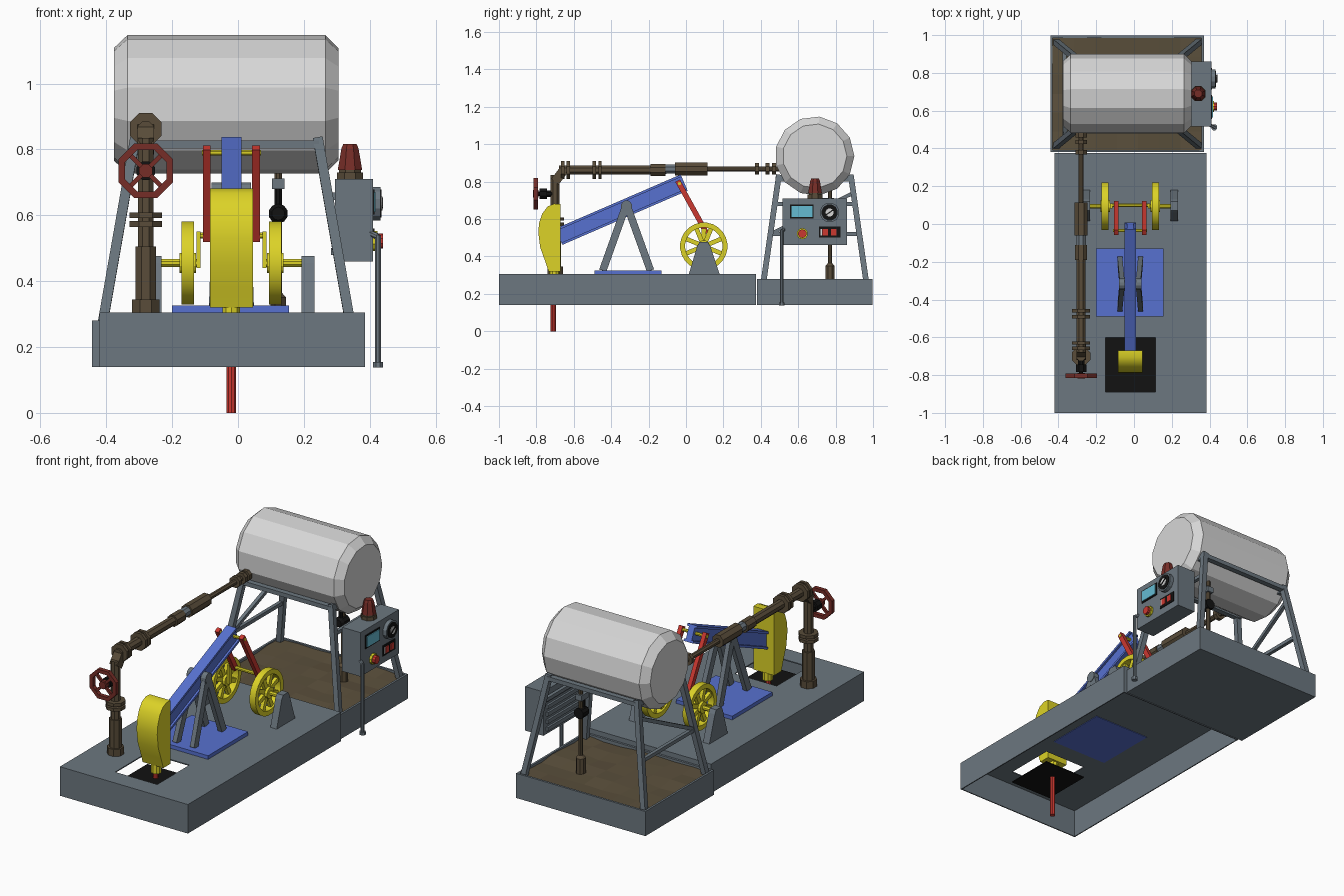
import bpy, bmesh, math, random
from mathutils import Vector

if "Cube" in bpy.data.objects:
    bpy.data.objects.remove(bpy.data.objects["Cube"])

random.seed(3)


def mat(name, r, g, b):
    m = bpy.data.materials.new(name)
    m.diffuse_color = (r, g, b, 1)
    m.use_nodes = True
    m.node_tree.nodes["Principled BSDF"].inputs["Base Color"].default_value = m.diffuse_color
    return m


STEEL = mat("blue grey steel", .15, .185, .215)
TANK = mat("pale grey", .68, .68, .68)
YELLOW = mat("yellow", .72, .65, .02)
BLUE = mat("blue", .095, .165, .63)
RED = mat("red", .6, .04, .03)
DARKRED = mat("dark red", .18, .026, .02)
BROWN = mat("pipe brown", .1, .073, .042)
SAND = mat("soil brown", .105, .08, .045)
BLACK = mat("black", .006, .006, .006)
CYAN = mat("screen cyan", .13, .5, .65)


def finish(name, bm, m, smooth=False):
    bmesh.ops.recalc_face_normals(bm, faces=bm.faces)
    me = bpy.data.meshes.new(name)
    bm.to_mesh(me)
    bm.free()
    me.materials.append(m)
    if smooth:
        me.shade_smooth()
        me.set_sharp_from_angle(angle=math.radians(35))
    ob = bpy.data.objects.new(name, me)
    bpy.context.collection.objects.link(ob)
    return ob


def box(name, x, y, z, m):
    bm = bmesh.new()
    bmesh.ops.create_cube(bm, size=1)
    for v in bm.verts:
        v.co = [r[0] + (c + .5) * (r[1] - r[0]) for c, r in zip(v.co, (x, y, z))]
    return finish(name, bm, m)


def frame(a, b, up):
    """Unit vectors along, across and above the line a-b."""
    d = (b - a).normalized()
    s = d.cross(Vector(up)).normalized()
    return d, s, s.cross(d)


def strut(name, a, b, w, h, m, up=(1, 0, 0), section=None):
    """Bar with a rectangular or given cross-section between two points."""
    a, b = Vector(a), Vector(b)
    d, s, u = frame(a, b, up)
    sec = section or [(-w/2, -h/2), (w/2, -h/2), (w/2, h/2), (-w/2, h/2)]
    bm = bmesh.new()
    rings = [[bm.verts.new(p + s*i + u*j) for i, j in sec] for p in (a, b)]
    skin(bm, rings)
    return finish(name, bm, m)


def skin(bm, rings, caps=True, loop=False):
    n = len(rings[0])
    pairs = list(zip(rings, rings[1:])) + ([(rings[-1], rings[0])] if loop else [])
    for r, q in pairs:
        for i in range(n):
            j = (i + 1) % n
            bm.faces.new((r[i], r[j], q[j], q[i]))
    if caps and not loop:
        bm.faces.new(rings[0])
        bm.faces.new(rings[-1])


def lathe(name, origin, axis, prof, n, m, loop=False, smooth=False):
    """Revolve (distance, radius) points about an axis."""
    o = Vector(origin)
    axis = Vector(axis)
    d, s, u = frame(o, o + axis, (0, 0, 1) if abs(axis.z) < .9 else (0, 1, 0))
    bm = bmesh.new()
    rings = []
    for t, r in prof:
        angs = [2 * math.pi * (i + .5) / n for i in range(n)]
        rings.append([bm.verts.new(o + d*t + (s*math.cos(a) + u*math.sin(a))*r) for a in angs])
    skin(bm, rings, loop=loop)
    return finish(name, bm, m, smooth)


def rod(name, a, b, r, m, n=8):
    a, b = Vector(a), Vector(b)
    return lathe(name, a, (b - a).normalized(), [(0, r), ((b - a).length, r)], n, m)


def prism(name, pts, x0, x1, m, smooth=False):
    """Side (y, z) outline extruded across x."""
    bm = bmesh.new()
    skin(bm, [[bm.verts.new((x, y, z)) for y, z in pts] for x in (x0, x1)])
    return finish(name, bm, m, smooth)


def stepped(t0, t1, r, flanges, fr, half):
    """Pipe profile with raised flanges."""
    p = [(t0, r)]
    for f in flanges:
        p += [(f-half, r), (f-half, fr), (f+half, fr), (f+half, r)]
    return p + [(t1, r)]


# Hollow main base with a well opening
for nm, x, y in (("left", (-.42, -.414), (-1, .375)), ("right", (.379, .385), (-1, .375)),
                 ("front", (-.414, .379), (-1, -.994)), ("back", (-.414, .379), (.369, .375))):
    box("base_wall_" + nm, x, y, (.14, .305), STEEL)
for i, (x, y) in enumerate((((-.414, .379), (-.994, -.89)), ((-.414, .379), (-.6, .369)),
                            ((-.414, -.15), (-.89, -.6)), ((.115, .379), (-.89, -.6)))):
    box(f"base_deck_{i}", x, y, (.299, .305), STEEL)
box("well_grate", (-.15, .115), (-.89, -.6), (.235, .24), BLACK)

# Pump head, hanger and polished rod
prism("pump_head", [(-.67, .32), (-.735, .32), (-.755, .38), (-.78, .45), (-.79, .53), (-.785, .58),
                    (-.768, .63), (-.74, .667), (-.705, .682), (-.67, .68)], -.085, .045, YELLOW, True)
rod("rod_hanger", (-.02, -.705, .27), (-.02, -.705, .33), .028, YELLOW, 10)
rod("polished_rod", (-.02, -.71, 0), (-.02, -.71, .32), .015, RED, 10)

# Walking beam, I-shaped section
w, k, h, g = .03, .018, .047, .034
beam = [(-h, -w), (-g, -w), (-g, -k), (g, -k), (g, -w), (h, -w),
        (h, w), (g, w), (g, k), (-g, k), (-g, w), (-h, w)]
strut("walking_beam", (-.02, -.68, .505), (-.02, -.01, .795), 0, 0, BLUE, section=beam)

# Support post on its mounting plate
box("post_plate", (-.2, .155), (-.49, -.13), (.296, .326), BLUE)
for sx in (-1, 1):
    for fy in (-.445, -.19):
        strut("post_leg", (-.02 + sx*.055, fy, .325), (-.02 + sx*.043, -.318, .68), .04, .026, STEEL)
    rod("post_bearing", (-.02 + sx*.028, -.318, .67), (-.02 + sx*.06, -.318, .67), .03, STEEL, 12)

# Flywheels, crank and pitman arms
CY, CZ = .095, .455
for sx in (-1, 1):
    wx = -.02 + sx*.133
    lathe("flywheel_rim", (wx, CY, CZ), (1, 0, 0),
          [(-.019, .127), (.019, .127), (.019, .1), (-.019, .1)], 24, YELLOW, True, True)
    lathe("flywheel_hub", (wx, CY, CZ), (1, 0, 0), [(-.025, .032), (.025, .032)], 12, YELLOW)
    for i in range(8):
        a = math.pi * (i + .5) / 4
        strut("flywheel_spoke", (wx, CY, CZ),
              (wx, CY + .106*math.cos(a), CZ + .106*math.sin(a)), .024, .02, YELLOW)
    rod("drive_shaft", (wx, CY, CZ), (-.02 + sx*.225, CY, CZ), .013, YELLOW)
    strut("crank_web", (-.02 + sx*.1, CY, CZ - .015), (-.02 + sx*.1, CY, .55), .025, .012, YELLOW)
    rod("crank_stub", (wx, CY, CZ), (-.02 + sx*.095, CY, CZ), .013, YELLOW)
    px = -.02 + sx*.075
    strut("pitman_arm", (px, -.045, .805), (px, .11, .525), .028, .024, RED)
    # Shaft pedestals
    ex = -.02 + sx*.233
    prism("shaft_pedestal", [(.015, .305), (.18, .305), (.13, .455), (.118, .476), (.072, .476), (.06, .455)],
          ex - .02, ex + .02, STEEL)
rod("crank_pin", (-.125, .1, .538), (.085, .1, .538), .01, YELLOW)
rod("beam_pin", (-.11, -.035, .79), (.07, -.035, .79), .009, YELLOW)

# Flow line: riser, elbow, long run
PX, PY = -.28, -.7
lathe("riser_pipe", (PX, PY, .305), (0, 0, 1),
      [(0, .045), (.04, .045), (.04, .034), (.2, .034), (.2, .026)]
      + stepped(.24, .53, .026, (.268, .295), .053, .009), 8, BROWN)
strut("pipe_elbow", (PX, PY, .80), (PX, -.655, .86), .05, .05, BROWN)
lathe("run_pipe_thick", (PX, -.68, .862), (0, 1, 0),
      stepped(0, .49, .026, (.022, .05, .19, .22), .052, .009)
      + [(.49, .034), (.57, .034)], 8, BROWN)
rod("pipe_coupling", (PX, -.11, .867), (PX, -.055, .868), .027, STEEL)
lathe("run_pipe_thin", (PX, -.06, .868), (0, 1, 0),
      [(0, .037), (.175, .037), (.175, .015)] + stepped(.42, .59, .015, (.44, .495, .53), .033, .011), 8, BROWN)

# Valve hand wheel
VZ, VY = .735, -.803
lathe("valve_wheel", (PX, VY, VZ), (0, 1, 0),
      [(-.012, .09), (.012, .09), (.012, .068), (-.012, .068)], 8, DARKRED, True)
lathe("valve_hub", (PX, VY, VZ), (0, 1, 0), [(-.015, .022), (.015, .022)], 8, DARKRED)
for i in range(4):
    a = math.pi * (i + .5) / 2
    strut("valve_spoke", (PX, VY, VZ), (PX + .074*math.cos(a), VY, VZ + .074*math.sin(a)),
          .014, .014, DARKRED, up=(0, 1, 0))
lathe("valve_stem", (PX, VY, VZ), (0, 1, 0), [(0, .012), (.02, .012), (.02, .03), (.06, .03), (.06, .018), (.1, .018)],
      8, BLACK)

# Storage tank
lathe("storage_tank", (-.035, .688, .937), (1, 0, 0),
      [(-.342, .172), (-.3, .212), (.3, .212), (.34, .172)], 13, TANK)

# Catch tray with uneven soil
X0, X1, Y0, Y1 = -.443, .37, .38, .998
box("tray_floor", (X0, X1), (Y0, Y1), (.14, .15), STEEL)
for nm, x, y in (("left", (X0, X0+.012), (Y0, Y1)), ("right", (X1-.012, X1), (Y0, Y1)),
                 ("front", (X0+.012, X1-.012), (Y0, Y0+.012)), ("back", (X0+.012, X1-.012), (Y1-.012, Y1))):
    box("tray_wall_" + nm, x, y, (.15, .28), STEEL)
bm = bmesh.new()
bmesh.ops.create_grid(bm, x_segments=7, y_segments=6, size=.5)
for v in bm.verts:
    v.co = (-.0365 + v.co.x*.789, .689 + v.co.y*.594, .268 + random.uniform(-.008, .008))
finish("tray_soil", bm, SAND)


# Tank stand: splayed legs, top rails, side braces
def leg(sx, sy, z):
    t = (z - .26) / .57
    return (-.035 + sx*(.378 - .1*t), .689 + sy*(.275 - .082*t), z)


for sx in (-1, 1):
    for sy in (-1, 1):
        strut("stand_leg", leg(sx, sy, .2), leg(sx, sy, .835), .03, .03, STEEL)
    strut("stand_side_rail", leg(sx, -1, .815), leg(sx, 1, .815), .03, .024, STEEL)
    strut("stand_long_rail", leg(-1, sx, .815), leg(1, sx, .815), .024, .03, STEEL, up=(0, 1, 0))
    z = .52 if sx < 0 else .68
    strut("stand_brace", leg(sx, -1, z), leg(sx, 1, z), .02, .02, STEEL)
strut("stand_diagonal", leg(-1, -1, .52), leg(-1, 1, .74), .02, .02, STEEL)

# Control box with cooling slats
box("control_box", (.295, .41), (.515, .86), (.46, .71), STEEL)
for i in range(5):
    z = .49 + i*.042
    strut("box_slat", (.29, .54, z), (.29, .835, z), .022, .014, STEEL)

# Panel instruments on the outer face
def plate(name, y, z, m, x=.418):
    return box(name, (.409, x), y, z, m)


plate("screen_frame", (.557, .683), (.602, .678), BLACK, .414)
plate("screen", (.565, .675), (.61, .67), CYAN)
plate("counter_frame", (.712, .825), (.5, .56), BLACK, .414)
for y in (.745, .79):
    plate("counter_digit", (y - .014, y + .014), (.512, .548), RED)
plate("counter_label", (.72, .728), (.512, .548), TANK)
face = Vector((.41, .768, .635))
lathe("gauge_body", face, (1, 0, 0), [(0, .053), (.022, .053)], 12, STEEL)
lathe("gauge_face", face, (1, 0, 0), [(.02, .044), (.025, .044)], 12, BLACK)
lathe("gauge_dial", face, (1, 0, 0), [(.02, .022), (.028, .022)], 12, TANK)
strut("gauge_needle", face + Vector((.029, -.018, -.012)), face + Vector((.029, .022, .016)), .006, .004, BLACK)
rod("button_collar", (.41, .622, .522), (.424, .622, .522), .03, YELLOW, 10)
rod("stop_button", (.42, .622, .522), (.44, .622, .522), .023, RED, 10)

# Warning beacon
lathe("beacon_base", (.34, .69, .71), (0, 0, 1), [(0, .043), (.02, .043), (.02, .036), (.03, .036)], 8, BROWN)
lathe("beacon_dome", (.34, .69, .738), (0, 0, 1), [(0, .04), (.065, .028), (.078, .022)], 8, DARKRED)

# Cable conduit down to the ground side
rod("conduit", (.425, .512, .15), (.425, .512, .54), .01, STEEL)
rod("conduit_bend", (.425, .512, .535), (.39, .53, .55), .01, STEEL)
rod("conduit_foot", (.425, .512, .138), (.425, .512, .155), .017, STEEL)

# Tank drain pipe with pressure gauge
lathe("drain_pipe", (.122, .77, .25), (0, 0, 1),
      [(0, .026), (.1, .026), (.115, .012), (.52, .012)], 8, BROWN)
lathe("drain_gauge", (.122, .77, .605), (0, -1, 0), [(-.02, .03), (.03, .03), (.045, .02)], 10, BLACK)
rod("gauge_neck", (.122, .75, .62), (.122, .75, .69), .012, BLACK)
box("drain_cap", (.103, .141), (.73, .79), (.68, .712), STEEL)
